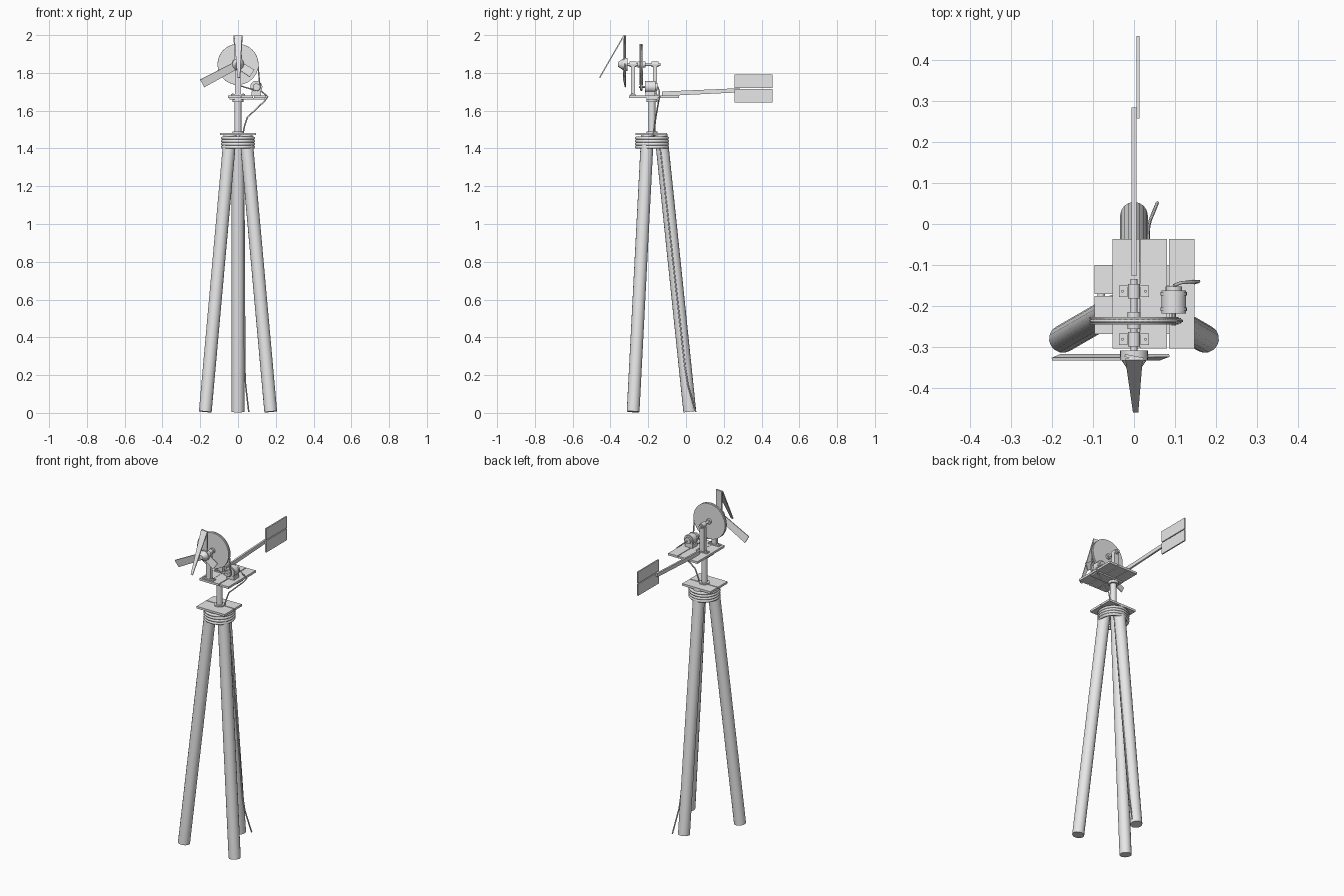
import bpy, bmesh, math
from mathutils import Vector

if "Cube" in bpy.data.objects:
    bpy.data.objects.remove(bpy.data.objects["Cube"])

grey = bpy.data.materials.new("plain_grey")
grey.diffuse_color = (0.8, 0.8, 0.8, 1)
grey.use_nodes = True
grey.node_tree.nodes["Principled BSDF"].inputs["Base Color"].default_value = grey.diffuse_color
CY = -0.18      # tower axis
AXLE = 1.845    # rotor shaft height


def finish(name, bm, smooth=False):
    bmesh.ops.recalc_face_normals(bm, faces=bm.faces)
    me = bpy.data.meshes.new(name)
    bm.to_mesh(me)
    bm.free()
    ob = bpy.data.objects.new(name, me)
    bpy.context.collection.objects.link(ob)
    me.materials.append(grey)
    if smooth:
        bpy.ops.object.select_all(action='DESELECT')
        bpy.context.view_layer.objects.active = ob
        ob.select_set(True)
        bpy.ops.object.shade_smooth_by_angle(angle=math.radians(35))
    return ob


def box(name, lo, hi):
    bm = bmesh.new()
    bmesh.ops.create_cube(bm, size=1)
    for v in bm.verts:
        v.co = [(a + b) / 2 + c * (b - a) for a, b, c in zip(lo, hi, v.co)]
    return finish(name, bm)


def rod(name, p0, p1, r0, r1=None, sides=16):
    p0, p1 = Vector(p0), Vector(p1)
    d = p1 - p0
    bm = bmesh.new()
    bmesh.ops.create_cone(bm, cap_ends=True, segments=sides, radius1=r0,
                          radius2=r0 if r1 is None else r1, depth=d.length)
    q = d.to_track_quat('Z', 'Y')
    for v in bm.verts:
        v.co = q @ v.co + (p0 + p1) / 2
    return finish(name, bm, True)


def slat(name, p0, p1, w0, w1, thick, side):
    """Flat tapering board from p0 to p1; side is its width direction."""
    p0, p1, s = Vector(p0), Vector(p1), Vector(side).normalized()
    n = (p1 - p0).cross(s).normalized() * thick / 2
    bm = bmesh.new()
    bmesh.ops.create_cube(bm, size=2)
    for v in bm.verts:
        x, y, z = v.co
        v.co = (p0 + s * x * w0 / 2 if z < 0 else p1 + s * x * w1 / 2) + n * y
    return finish(name, bm)


def tube(name, pts, r, closed=False):
    cu = bpy.data.curves.new(name, 'CURVE')
    cu.dimensions = '3D'
    cu.bevel_depth = r
    cu.bevel_resolution = 1
    cu.use_fill_caps = True
    sp = cu.splines.new('POLY')
    sp.points.add(len(pts) - 1)
    for p, co in zip(sp.points, pts):
        p.co = (*co, 1)
    sp.use_cyclic_u = closed
    ob = bpy.data.objects.new(name, cu)
    bpy.context.collection.objects.link(ob)
    cu.materials.append(grey)
    return ob


# Tripod legs
for i, ang in enumerate((90, 210, 330)):
    c, s = math.cos(math.radians(ang)), math.sin(math.radians(ang))
    rod(f"leg_{i}", (0.2 * c, CY + 0.2 * s, 0.006),
        (0.048 * c, CY + 0.048 * s, 1.472), 0.034, sides=16)

# Rope lashing around the leg tops
for k in range(4):
    z = 1.407 + 0.016 * k
    tube(f"lashing_{k}", [(0.081 * math.cos(a), CY + 0.081 * math.sin(a), z)
         for a in (math.tau * j / 28 for j in range(28))], 0.009, True)

# Tower cap: two planks
box("cap_plank_front", (-0.096, -0.268, 1.47), (0.096, -0.176, 1.483))
box("cap_plank_back", (-0.096, -0.171, 1.47), (0.096, -0.100, 1.483))

# Mast with collars
rod("mast", (0, CY, 1.45), (0, CY, 1.67), 0.018)
rod("mast_foot", (0, CY, 1.483), (0, CY, 1.49), 0.03)
rod("mast_collar", (0, CY, 1.645), (0, CY, 1.67), 0.029)

# Turning platform: three planks
for i, (a, b) in enumerate(((-0.052, 0.0135), (0.015, 0.08), (0.085, 0.147))):
    box(f"platform_plank_{i}", (a, -0.303, 1.668), (b, -0.036, 1.681))
box("platform_batten", (-0.045, -0.21, 1.66), (0.14, -0.15, 1.668))

# Tail boom and two-board fin
slat("tail_boom", (0, -0.127, 1.689), (0, 0.284, 1.708), 0.024, 0.022, 0.011, (0, 0, 1))
box("fin_lower", (0.006, 0.257, 1.644), (0.014, 0.458, 1.716))
box("fin_upper", (0.006, 0.257, 1.721), (0.014, 0.458, 1.791))

# Bearing posts, feet and shaft
for n, y in (("front", -0.281), ("back", -0.164)):
    box(f"post_{n}", (-0.016, y - 0.011, 1.681), (0.016, y + 0.011, 1.838))
    box(f"post_foot_{n}", (-0.037, y - 0.014, 1.681), (0.037, y + 0.014, 1.688))
    rod(f"bearing_{n}", (0, y - 0.018, AXLE), (0, y + 0.018, AXLE), 0.015)
    for x in (-0.028, 0.028):
        rod(f"bolt_{n}", (x, y, 1.686), (x, y, 1.692), 0.004, sides=6)
rod("shaft", (0, -0.34, AXLE), (0, -0.134, AXLE), 0.008, sides=12)

# Drive wheel with raised rims
rod("drive_wheel", (0, -0.243, AXLE), (0, -0.229, AXLE), 0.103, sides=40)
for y in (-0.245, -0.231):
    rod("wheel_rim", (0, y, AXLE), (0, y + 0.004, AXLE), 0.108, sides=40)
rod("wheel_hub", (0, -0.256, AXLE), (0, -0.215, AXLE), 0.016)

# Generator, its cradle and pulley
GX, GZ = 0.097, 1.726
rod("generator", (GX, -0.218, GZ), (GX, -0.162, GZ), 0.03, sides=20)
rod("generator_cap", (GX, -0.162, GZ), (GX, -0.152, GZ), 0.02)
rod("generator_shaft", (GX, -0.248, GZ), (GX, -0.215, GZ), 0.005, sides=8)
rod("pulley", (GX, -0.243, GZ), (GX, -0.229, GZ), 0.018)
box("generator_cradle", (GX - 0.026, -0.215, 1.681), (GX + 0.026, -0.165, 1.702))
for y in (-0.212, -0.174):
    rod("generator_band", (GX, y, GZ), (GX, y + 0.008, GZ), 0.032, sides=20)

# Belt wrapped round wheel and pulley
R, r = 0.105, 0.019
a = math.atan2(GZ - AXLE, GX)
b = math.acos((R - r) / math.hypot(GX, GZ - AXLE))
belt = []
for k in range(33):
    t = a + b + (math.tau - 2 * b) * k / 32
    belt.append((R * math.cos(t), -0.236, AXLE + R * math.sin(t)))
for k in range(9):
    t = a - b + 2 * b * k / 8
    belt.append((GX + r * math.cos(t), -0.236, GZ + r * math.sin(t)))
tube("belt", belt, 0.004, True)

# Cable from generator down the back leg to the ground
tube("cable", [(GX, -0.15, GZ), (0.115, -0.143, 1.71), (0.158, -0.14, 1.674),
               (0.14, -0.145, 1.65), (0.05, -0.16, 1.565), (0.035, -0.165, 1.52),
               (0.024, -0.172, 1.47), (0.03, -0.135, 1.39), (0.036, -0.005, 0.24),
               (0.04, 0.01, 0.15), (0.057, 0.052, 0.005)], 0.004)

# Rotor hub
RY = -0.325
rod("rotor_hub", (0, RY - 0.008, AXLE), (0, RY + 0.016, AXLE), 0.034, sides=20)
rod("hub_nose", (0, -0.36, AXLE), (0, RY - 0.008, AXLE), 0.012, 0.03, sides=20)

# Blades: one whole, one short, one upright
for n, ang, length in (("whole", 208, 0.215), ("short", 327, 0.088), ("upright", 90, 0.154)):
    c, s = math.cos(math.radians(ang)), math.sin(math.radians(ang))
    slat(f"blade_{n}", (0, RY, AXLE), (length * c, RY, AXLE + length * s),
         0.04, 0.046, 0.007, (-s, 0.2, c))

# Snapped blade end hanging forward from the upright tip
slat("snapped_blade_end", (0, -0.329, 1.997), (0.004, -0.457, 1.775), 0.042, 0.013, 0.006, (1, 0, 0))
